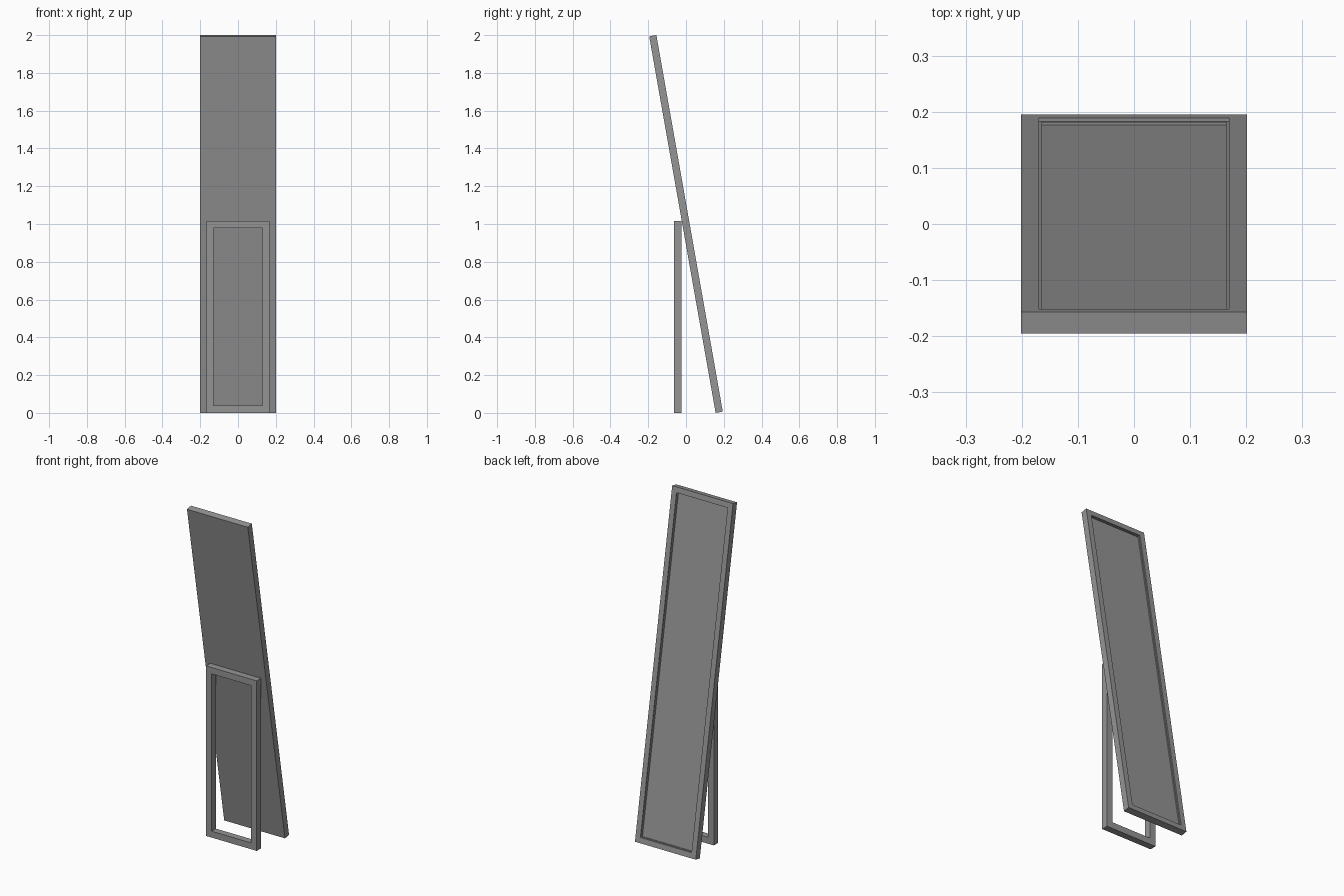
import bpy, bmesh
from math import radians

if "Cube" in bpy.data.objects:
    bpy.data.objects.remove(bpy.data.objects["Cube"])

# Dark grey shared by all parts
grey = bpy.data.materials.new("dark_grey")
grey.diffuse_color = (0.3, 0.3, 0.3, 1)
grey.use_nodes = True
grey.node_tree.nodes["Principled BSDF"].inputs["Base Color"].default_value = grey.diffuse_color


def rect_rings(name, half_w, half_h, rings, closed):
    """Loft concentric rectangles; rings are (inset, y)."""
    bm = bmesh.new()
    loops = []
    for inset, y in rings:
        w, h = half_w - inset, half_h - inset
        loops.append([bm.verts.new((sx * w, y, sz * h))
                      for sx, sz in ((-1, -1), (1, -1), (1, 1), (-1, 1))])
    pairs = list(zip(loops, loops[1:]))
    if closed:
        pairs.append((loops[-1], loops[0]))
    else:
        bm.faces.new(loops[0])
        bm.faces.new(loops[-1])
    for a, b in pairs:
        for i in range(4):
            j = (i + 1) % 4
            bm.faces.new((a[i], a[j], b[j], b[i]))
    bmesh.ops.recalc_face_normals(bm, faces=bm.faces)
    mesh = bpy.data.meshes.new(name)
    bm.to_mesh(mesh)
    bm.free()
    mesh.materials.append(grey)
    obj = bpy.data.objects.new(name, mesh)
    bpy.context.collection.objects.link(obj)
    return obj


# Leaning mirror: flat back, mitred frame, stepped recess to the glass
T = 0.0193
mirror = rect_rings("mirror_panel", 0.201, 1.0121,
                    [(0, -T), (0, T), (0.032, T), (0.032, T - 0.007),
                     (0.037, T - 0.007), (0.037, T - 0.012)], False)
mirror.rotation_euler.x = radians(10)
mirror.location.z = 1.0

# Rectangular support stand behind the mirror
stand = rect_rings("support_stand", 0.168, 0.508,
                   [(0, -0.02), (0, 0.02), (0.038, 0.02), (0.038, -0.02)], True)
stand.location = (0, -0.043, 0.508)
